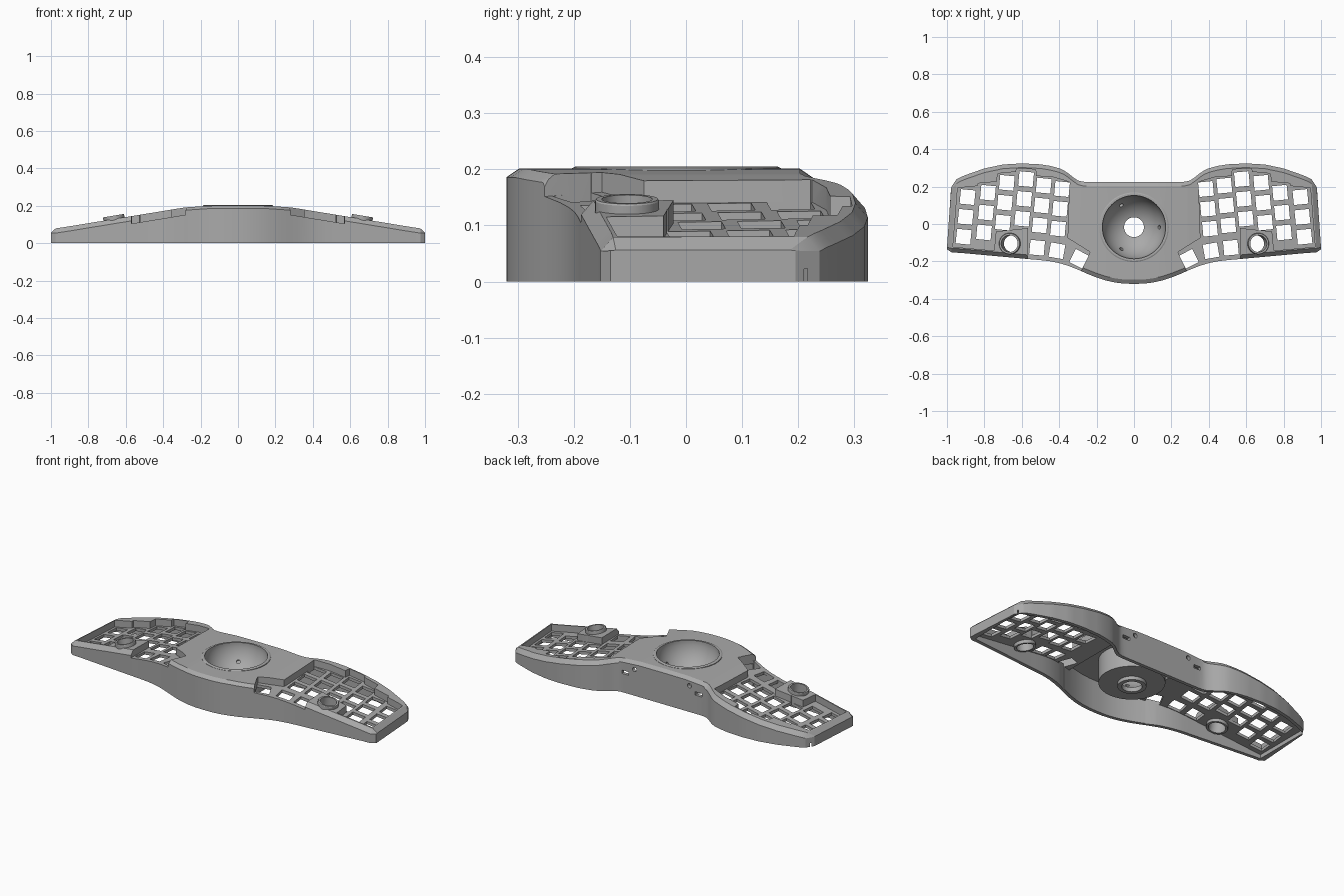
import bpy, bmesh, math
from mathutils import Matrix, Vector

if "Cube" in bpy.data.objects:
    bpy.data.objects.remove(bpy.data.objects["Cube"])

grey = bpy.data.materials.new("plain grey")
grey.diffuse_color = (0.4, 0.4, 0.4, 1)
grey.use_nodes = True
grey.node_tree.nodes["Principled BSDF"].inputs["Base Color"].default_value = grey.diffuse_color

# Right-half outline: y of the front and back edges along x, and crown height
FRONT = [(0, -.32), (.05, -.319), (.1, -.313), (.15, -.302), (.2, -.286), (.25, -.266),
         (.3, -.244), (.35, -.224), (.4, -.209), (.45, -.199), (.5, -.193), (.57, -.187), (1, -.148)]
BACK = [(0, .225), (.27, .225), (.3, .233), (.325, .25), (.35, .27), (.375, .287), (.4, .298),
        (.45, .311), (.5, .319), (.6, .324), (.7, .318), (.8, .297), (.9, .262), (1, .222)]
CROWN = [(0, .201), (.15, .2), (.285, .191), (.97, .079)]
SLOPE = (.191 - .079) / .685
TILT = math.atan(SLOPE)


def interp(pts, x):
    for (x0, y0), (x1, y1) in zip(pts, pts[1:]):
        if x <= x1:
            return y0 + (y1 - y0) * (x - x0) / (x1 - x0)
    return pts[-1][1]


def wing(x):
    return .191 - SLOPE * (x - .285)


def finish(bm, name):
    bmesh.ops.recalc_face_normals(bm, faces=bm.faces)
    me = bpy.data.meshes.new(name)
    bm.to_mesh(me)
    bm.free()
    me.materials.append(grey)
    ob = bpy.data.objects.new(name, me)
    bpy.context.collection.objects.link(ob)
    return ob


def loft(name, sections):
    bm = bmesh.new()
    rings = [[bm.verts.new(p) for p in s] for s in sections]
    n = len(rings[0])
    for a, b in zip(rings, rings[1:]):
        for i in range(n):
            j = (i + 1) % n
            bm.faces.new((a[i], a[j], b[j], b[i]))
    bm.faces.new(rings[0])
    bm.faces.new(rings[-1])
    return finish(bm, name)


def mirrored(sections):
    return [[(-x, y, z) for x, y, z in s] for s in reversed(sections[1:])] + sections


def prism(bm, pts, low, high):
    """Vertical prism; low gives the floor height for each x."""
    a = [bm.verts.new((x, y, low(abs(x)))) for x, y in pts]
    b = [bm.verts.new((x, y, high)) for x, y in pts]
    bm.faces.new(a)
    bm.faces.new(b)
    for i in range(len(a)):
        j = (i + 1) % len(a)
        bm.faces.new((a[i], a[j], b[j], b[i]))


def cylinder(bm, r, depth, matrix, seg=32):
    bmesh.ops.create_cone(bm, cap_ends=True, segments=seg, radius1=r, radius2=r, depth=depth, matrix=matrix)


def revolve(name, profile, seg):
    bm = bmesh.new()
    rings = [[bm.verts.new((r * math.cos(k * math.tau / seg), r * math.sin(k * math.tau / seg), z))
              for r, z in profile] for k in range(seg)]
    n = len(profile)
    for k in range(seg):
        a, b = rings[k], rings[(k + 1) % seg]
        for i in range(n):
            j = (i + 1) % n
            bm.faces.new((a[i], a[j], b[j], b[i]))
    return finish(bm, name)


def cut(ob, cutter):
    cutter.hide_render = True
    m = ob.modifiers.new("cut", 'BOOLEAN')
    m.operation, m.solver, m.object = 'DIFFERENCE', 'EXACT', cutter
    bpy.context.view_layer.objects.active = ob
    bpy.ops.object.modifier_apply(modifier=m.name)
    bpy.data.objects.remove(cutter)


def smooth(ob):
    bpy.ops.object.select_all(action='DESELECT')
    ob.select_set(True)
    bpy.context.view_layer.objects.active = ob
    bpy.ops.object.shade_smooth_by_angle(angle=math.radians(25))


# Body: lofted cross-sections with a chamfered top edge
def section(xf, f, xb, b, zt, c=.025, w=.022):
    return [(xf, f, 0), (xf, f, zt - c), (xf, f + w, zt), (xb, b - w, zt), (xb, b, zt - c), (xb, b, 0)]


stations = sorted([i * .025 for i in range(38)] + [.285])
secs = []
for x in stations:
    c = .025 if x > .28 else .015
    secs.append(section(x, interp(FRONT, x), x, interp(BACK, x), interp(CROWN, x), c))
secs.append(section(.975, -.152, .95, .238, .079))
secs.append(section(1.0, -.135, .978, .195, .056, .001, .01))
body = loft("keyboard_body", mirrored(secs))

# Hollow underside
hollow = []
for x in stations + [.95, .968]:
    z = interp(CROWN, x) - .022 if x <= .2 else wing(x) - .057
    hollow.append([(x, interp(FRONT, x) + .02, -.1), (x, interp(FRONT, x) + .02, z),
                   (x, interp(BACK, x) - .02, z), (x, interp(BACK, x) - .02, -.1)])
cut(body, loft("hollow_cutter", mirrored(hollow)))

# Recessed key wells, stepped along the back, open at the thumb keys
WELL = [(.345, .225), (.43, .25), (.523, .257), (.526, .292), (.628, .296), (.632, .279), (.728, .27),
        (.735, .226), (.835, .217), (.838, .203), (.943, .193), (.968, -.122), (.748, -.142),
        (.738, -.04), (.567, -.022), (.575, -.4), (.35, -.4), (.235, -.15), (.355, -.075)]
bm = bmesh.new()
for s in (1, -1):
    prism(bm, [(s * x, y) for x, y in WELL], lambda x: wing(x) - .04, .4)
cut(body, finish(bm, "well_cutter"))

# Switch holes: six columns of three, three thumb keys (x, y, turn)
keys = []
for x, y in [(.385, .187), (.483, .205), (.577, .24), (.68, .22), (.781, .167), (.89, .144)]:
    keys += [(x + .0105 * k, y - .106 * k, 5.5) for k in range(3)]
keys += [(.518, -.127, 5.5), (.412, -.143, 10), (.294, -.186, 27)]
bm = bmesh.new()
for s in (1, -1):
    for x, y, a in keys:
        a, h = math.radians(a), .039
        pts = [(x + u * h * math.cos(a) - v * h * math.sin(a), y + u * h * math.sin(a) + v * h * math.cos(a))
               for u, v in ((-1, -1), (1, -1), (1, 1), (-1, 1))]
        prism(bm, [(s * px, py) for px, py in pts], lambda x: -.2, .4)
cut(body, finish(bm, "switch_cutter"))

# Holes for the ball cup, the dials and the rear sockets
bm = bmesh.new()
cylinder(bm, .17, 1, Matrix.Translation((0, -.017, .2)), 64)
for s in (1, -1):
    cylinder(bm, .05, .5, Matrix.Translation((s * .663, -.105, wing(.663))) @ Matrix.Rotation(s * TILT, 4, 'Y'))
    cylinder(bm, .013, .1, Matrix.Translation((s * .18, .215, .155)) @ Matrix.Rotation(math.pi / 2, 4, 'X'), 20)
    bmesh.ops.create_cube(bm, size=1, matrix=Matrix.Translation((s * .24, .215, .12)) @ Matrix.Diagonal((.045, .1, .02, 1)))
cut(body, finish(bm, "hole_cutter"))
smooth(body)

# Dial collars, tilted with the wings
for s, side in ((1, "right"), (-1, "left")):
    collar = revolve(side + "_dial_collar", [(.045, -.075), (.045, .018), (.055, .018), (.057, .015), (.057, -.075)], 40)
    collar.matrix_world = Matrix.Translation((s * .663, -.105, wing(.663))) @ Matrix.Rotation(s * TILT, 4, 'Y')
    smooth(collar)

# Ball cup: spherical bowl with lip, flat underside and a bottom boss
R, CZ = .17, .21
bowl = []
for k in range(17):
    a = math.asin(.053 / R) + (math.radians(84) - math.asin(.053 / R)) * k / 16
    bowl.append((R * math.sin(a), CZ - R * math.cos(a)))
cup = revolve("ball_cup", bowl + [(.169, .205), (.18, .205), (.186, .202), (.186, .196), (.174, .19), (.174, .045),
                                  (.075, .042), (.075, .022), (.053, .022)], 64)
bm = bmesh.new()
for k in range(3):
    d = Vector((.135 * math.cos(k * math.tau / 3), .135 * math.sin(k * math.tau / 3), -.103))
    cylinder(bm, .011, .03, Matrix.Translation(Vector((0, 0, CZ)) + d) @ d.to_track_quat('Z', 'Y').to_matrix().to_4x4(), 16)
cut(cup, finish(bm, "bearing_cutter"))
cup.location = (0, -.017, 0)
smooth(cup)
